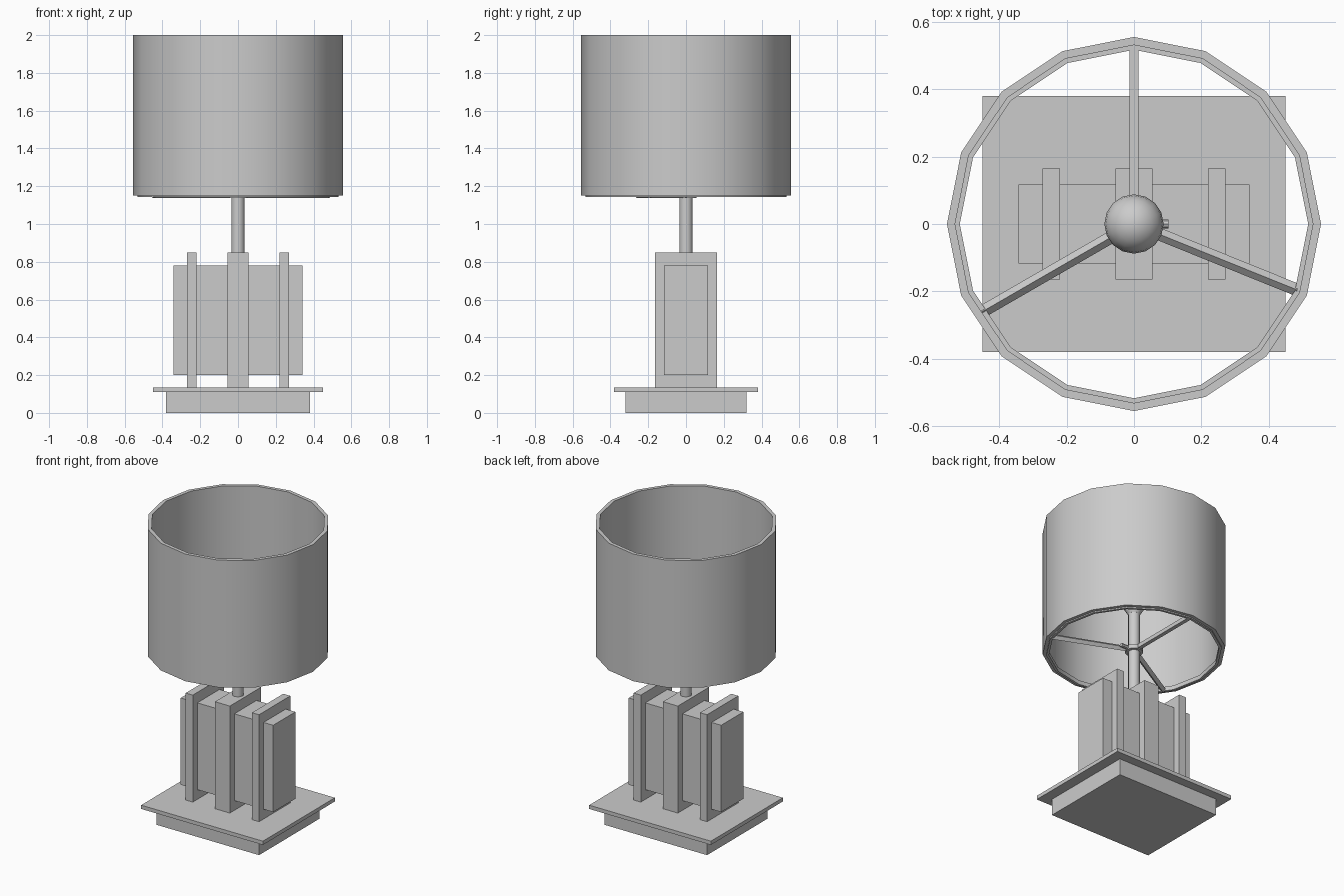
import bpy, bmesh, math
from mathutils import Matrix, Vector

cube = bpy.data.objects.get("Cube")
if cube:
    bpy.data.objects.remove(cube, do_unlink=True)

GREY = (0.6, 0.6, 0.6, 1.0)
mat = bpy.data.materials.new("plain grey")
mat.use_nodes = True
mat.diffuse_color = GREY
for node in mat.node_tree.nodes:
    if node.type == 'BSDF_PRINCIPLED':
        node.inputs["Base Color"].default_value = GREY


def finish(name, bm, smooth=False):
    """Turn a bmesh into a named, coloured object."""
    bmesh.ops.recalc_face_normals(bm, faces=bm.faces)
    mesh = bpy.data.meshes.new(name)
    bm.to_mesh(mesh)
    bm.free()
    mesh.materials.append(mat)
    obj = bpy.data.objects.new(name, mesh)
    bpy.context.collection.objects.link(obj)
    if smooth:
        bpy.ops.object.select_all(action='DESELECT')
        obj.select_set(True)
        bpy.context.view_layer.objects.active = obj
        bpy.ops.object.shade_smooth_by_angle(angle=math.radians(35))
    return obj


def box(name, x, half_x, half_y, z0, z1):
    bm = bmesh.new()
    bmesh.ops.create_cube(bm, size=1)
    bmesh.ops.scale(bm, vec=(2 * half_x, 2 * half_y, z1 - z0), verts=bm.verts)
    bmesh.ops.translate(bm, vec=(x, 0, (z0 + z1) / 2), verts=bm.verts)
    return finish(name, bm)


def lathe(name, profile, sides=16, closed=False):
    """Spin (radius, z) points around the z axis."""
    bm = bmesh.new()
    verts = [bm.verts.new((r, 0, z)) for r, z in profile]
    edges = [bm.edges.new(pair) for pair in zip(verts, verts[1:])]
    if closed:
        edges.append(bm.edges.new((verts[-1], verts[0])))
    bmesh.ops.spin(bm, geom=verts + edges, cent=(0, 0, 0), axis=(0, 0, 1),
                   angle=math.tau, steps=sides, use_merge=True)
    bmesh.ops.remove_doubles(bm, verts=bm.verts, dist=1e-5)
    return finish(name, bm, smooth=True)


def rod(name, start, end, radius, sides, roll=0.0):
    """Straight prism between two points."""
    start, end = Vector(start), Vector(end)
    axis = end - start
    bm = bmesh.new()
    bmesh.ops.create_cone(bm, cap_ends=True, segments=sides, radius1=radius,
                          radius2=radius, depth=axis.length)
    turn = axis.to_track_quat('Z', 'Y').to_matrix().to_4x4()
    place = Matrix.Translation((start + end) / 2)
    bmesh.ops.transform(bm, matrix=place @ turn @ Matrix.Rotation(roll, 4, 'Z'),
                        verts=bm.verts)
    return finish(name, bm, smooth=sides > 4)


# Stepped foot
box("foot", 0, 0.38, 0.32, 0, 0.11)
box("foot_plate", 0, 0.45, 0.38, 0.11, 0.135)

# Body block crossed by three upright slabs
box("body_block", 0, 0.342, 0.117, 0.2, 0.78)
box("centre_slab", 0, 0.055, 0.165, 0.135, 0.85)
for side, x in (("left", 0.245), ("right", -0.245)):
    box(side + "_slab", x, 0.026, 0.165, 0.135, 0.85)

# Stem, hub and switch
rod("stem", (0, 0, 0.85), (0, 0, 1.41), 0.035, 16)
rod("hub", (0, 0, 1.137), (0, 0, 1.165), 0.055, 16)
rod("switch_knob", (0.03, 0, 1.152), (0.102, 0, 1.152), 0.013, 8)

# Round bulb with a short neck
BULB_Z, BULB_R = 1.51, 0.088
bulb = [(0, 1.4), (0.036, 1.4)]
for i in range(3, 11):
    a = math.pi * (i / 10 - 0.5)
    bulb.append((max(BULB_R * math.cos(a), 0) if i < 10 else 0,
                 BULB_Z + BULB_R * math.sin(a)))
lathe("bulb", bulb)

# Spokes carrying the shade
for i, (angle, roll) in enumerate(((90, 45), (-150, 0), (-22, 0))):
    a = math.radians(angle)
    tip = Vector((math.cos(a), math.sin(a), 0)) * 0.522
    rod(f"spoke_{i + 1}", (0, 0, 1.155), tip + Vector((0, 0, 1.155)),
        0.0185, 4, math.radians(roll))

# Open drum shade and its lower ring
lathe("shade", [(0.555, 1.15), (0.555, 2), (0.531, 2), (0.531, 1.15)], closed=True)
lathe("shade_ring", [(0.533, 1.142), (0.533, 1.17), (0.517, 1.17), (0.517, 1.142)],
      closed=True)
